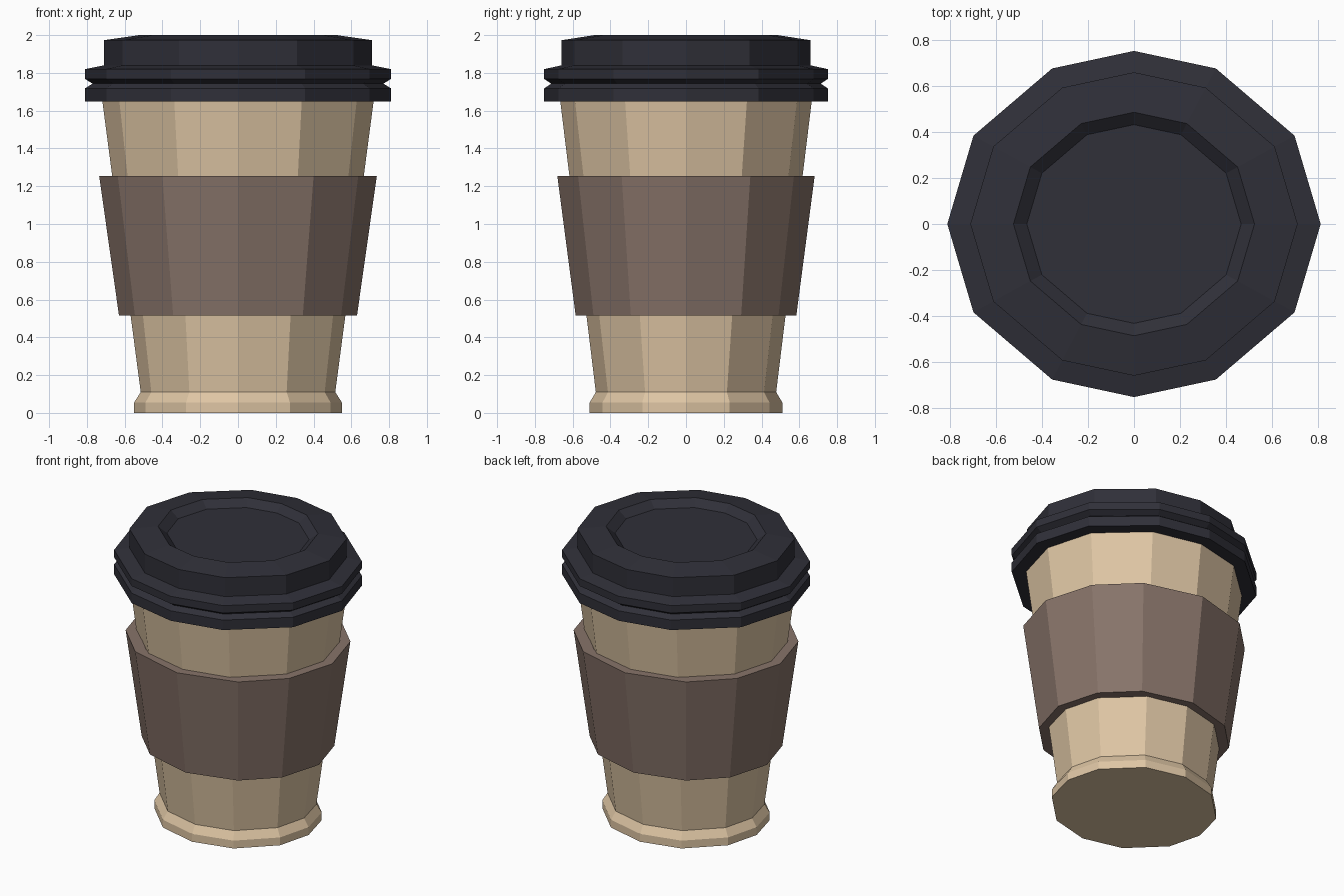
import bpy, bmesh
from math import sin, cos, radians

cube = bpy.data.objects.get("Cube")
if cube:
    bpy.data.objects.remove(cube, do_unlink=True)

DEPTH = 0.927  # the cup is slightly narrower front to back


def material(name, colour):
    mat = bpy.data.materials.new(name)
    mat.use_nodes = True
    mat.diffuse_color = (*colour, 1)
    bsdf = mat.node_tree.nodes["Principled BSDF"]
    bsdf.inputs["Base Color"].default_value = (*colour, 1)
    bsdf.inputs["Roughness"].default_value = 0.8
    return mat


def ring(bm, radius, z, a, b):
    """Twelve-sided oval; a and b are the two corner angles in each quarter."""
    angles = [0, a, b, 90, 180 - b, 180 - a]
    angles += [t + 180 for t in angles]
    return [bm.verts.new((radius * cos(radians(t)),
                          radius * DEPTH * sin(radians(t)), z)) for t in angles]


def lathe(name, profile, mat, closed_loop=False):
    """Skin rings of (radius, z, a, b); cap the ends or join them in a loop."""
    bm = bmesh.new()
    rings = [ring(bm, *p) for p in profile]
    pairs = list(zip(rings, rings[1:]))
    if closed_loop:
        pairs.append((rings[-1], rings[0]))
    else:
        bm.faces.new(rings[0])
        bm.faces.new(rings[-1])
    for low, high in pairs:
        for i in range(len(low)):
            j = (i + 1) % len(low)
            bm.faces.new((low[i], low[j], high[j], high[i]))
    bmesh.ops.recalc_face_normals(bm, faces=bm.faces)
    mesh = bpy.data.meshes.new(name)
    bm.to_mesh(mesh)
    bm.free()
    mesh.materials.append(mat)
    obj = bpy.data.objects.new(name, mesh)
    bpy.context.collection.objects.link(obj)
    return obj


tan = material("tan_paper", (0.73, 0.56, 0.37))
brown = material("brown_card", (0.245, 0.174, 0.143))
black = material("dark_plastic", (0.029, 0.029, 0.040))

# Cup with a flared foot
FOOT, BRIM = (27, 60), (29, 62)
lathe("cup", [(0.55, 0, *FOOT), (0.55, 0.055, *FOOT),
              (0.515, 0.11, *FOOT), (0.722, 1.68, *BRIM)], tan)

# Sleeve wrapped around the cup
WRAP = (30, 57)
lathe("sleeve", [(0.63, 0.515, *WRAP), (0.735, 1.255, *WRAP),
                 (0.655, 1.255, *WRAP), (0.555, 0.515, *WRAP)], brown, True)

# Lid: grooved rim, raised crown and recessed top
LID = [(0.70, 1.648), (0.81, 1.648), (0.81, 1.718), (0.77, 1.743),
       (0.81, 1.768), (0.81, 1.82), (0.71, 1.84), (0.71, 1.973),
       (0.523, 2.0), (0.465, 1.955)]
lathe("lid", [(r, z, 30.7, 64) for r, z in LID], black)
